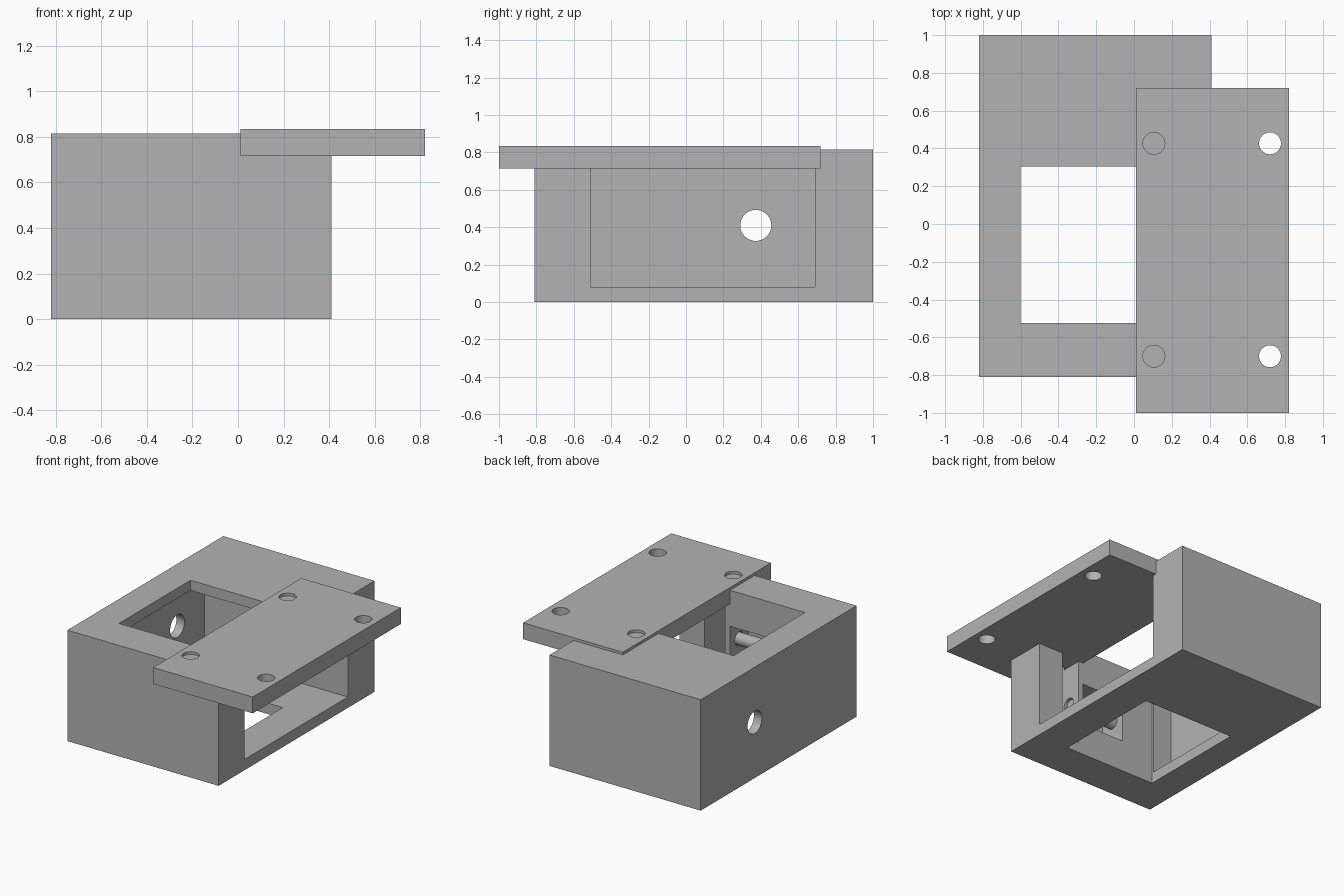
import bpy
from math import radians
from mathutils import Vector

default = bpy.data.objects.get("Cube")
if default:
    bpy.data.objects.remove(default, do_unlink=True)

# One grey plastic for every part
GREY = (0.45, 0.45, 0.45, 1)
grey = bpy.data.materials.new("grey_plastic")
grey.use_nodes = True
grey.diffuse_color = GREY
grey.node_tree.nodes["Principled BSDF"].inputs["Base Color"].default_value = GREY


def block(name, low, high):
    """Box between two opposite corners."""
    low, high = Vector(low), Vector(high)
    bpy.ops.mesh.primitive_cube_add(size=1, location=(low + high) / 2)
    ob = bpy.context.object
    ob.name = name
    ob.scale = high - low
    bpy.ops.object.transform_apply(location=False, rotation=False, scale=True)
    ob.data.materials.append(grey)
    return ob


def cylinder(name, centre, radius, length, along_x=False):
    """Round bar, upright or lying along x."""
    turn = radians(90) if along_x else 0
    bpy.ops.mesh.primitive_cylinder_add(vertices=48, radius=radius, depth=length,
                                        location=centre, rotation=(0, turn, 0))
    ob = bpy.context.object
    ob.name = name
    ob.data.materials.append(grey)
    return ob


def cut(target, cutter):
    """Subtract a cutter from the target and discard it."""
    cutter.hide_render = True
    mod = target.modifiers.new("cut", 'BOOLEAN')
    mod.operation = 'DIFFERENCE'
    mod.solver = 'EXACT'
    mod.object = cutter
    bpy.context.view_layer.objects.active = target
    bpy.ops.object.modifier_apply(modifier=mod.name)
    bpy.data.objects.remove(cutter, do_unlink=True)


def smooth(ob):
    bpy.ops.object.select_all(action='DESELECT')
    ob.select_set(True)
    bpy.context.view_layer.objects.active = ob
    bpy.ops.object.shade_smooth_by_angle(angle=radians(30))


# Housing: thick block with a cavity open to one side
housing = block("housing", (-0.82, -0.81, 0), (0.41, 1, 0.815))
cut(housing, block("cavity", (-0.755, -0.51, 0.08), (0.6, 0.69, 0.74)))
# Rectangular opening straight through top and floor
cut(housing, block("opening", (-0.6, -0.525, -0.2), (0.15, 0.305, 1)))
# Latch slot and pin window sunk into the front wall
cut(housing, block("latch_slot", (0.05, -0.75, 0.08), (0.205, -0.4, 0.74)))
cut(housing, block("pin_window", (-0.34, -0.74, 0.235), (0.01, -0.4, 0.55)))
# Bore between slot and window, and the cable hole in the side wall
cut(housing, cylinder("bore", (0.03, -0.63, 0.42), 0.05, 0.1, True))
cut(housing, cylinder("cable_hole", (-0.8, 0.373, 0.41), 0.083, 0.3, True))
smooth(housing)

# Latch pin lying across the window
pin = cylinder("latch_pin", (-0.155, -0.63, 0.42), 0.045, 0.37, True)
smooth(pin)

# Cover plate with four screw holes
cover = block("cover_plate", (0.01, -1, 0.715), (0.82, 0.72, 0.835))
for x in (0.105, 0.72):
    for y in (-0.7, 0.427):
        cut(cover, cylinder("screw_hole", (x, y, 0.775), 0.058, 0.4))
smooth(cover)
